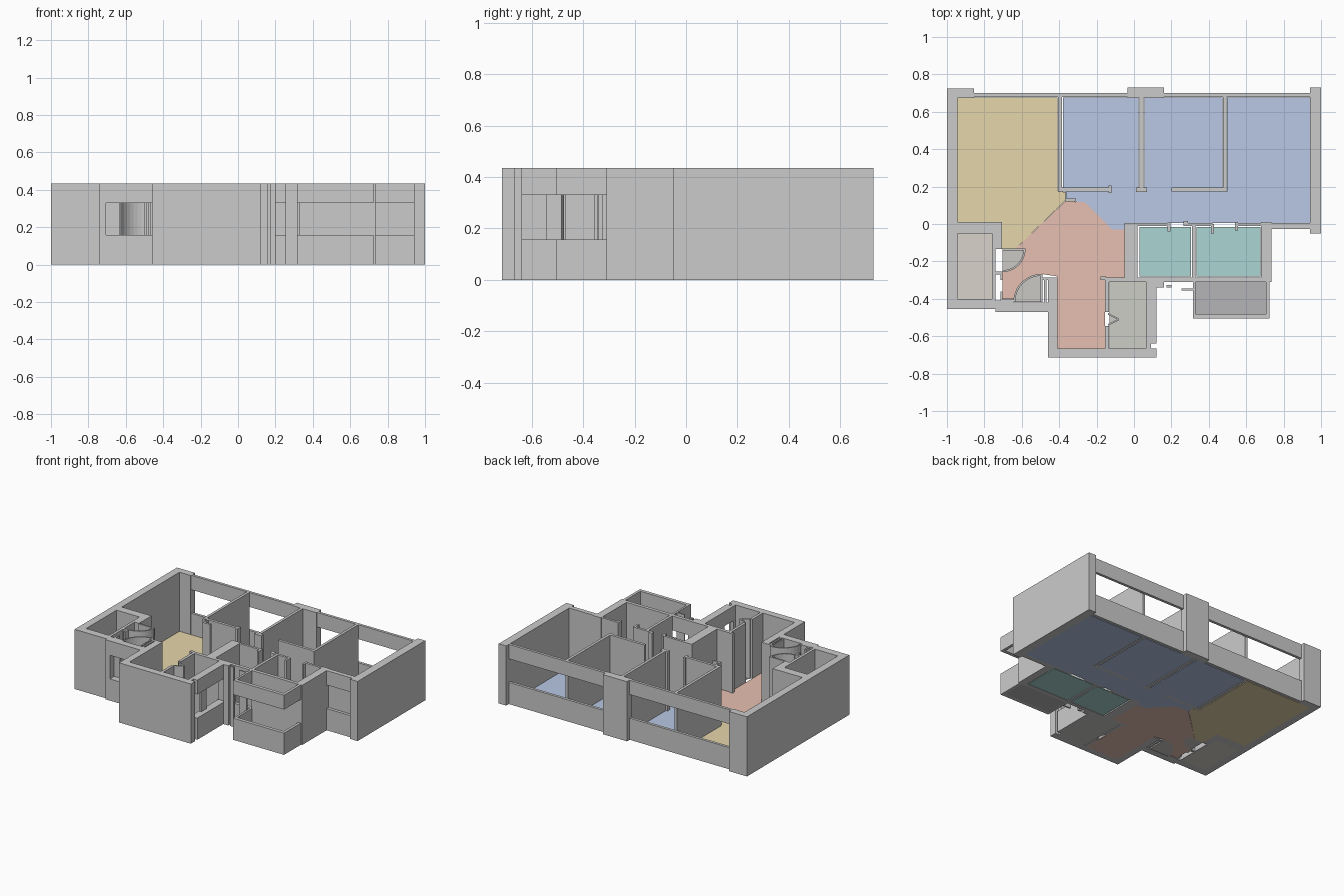
import bpy, bmesh
from math import cos, sin, radians

H, SILL, HEAD = 0.435, 0.158, 0.33


def prism(bm, pts, z0, z1):
    lo = [bm.verts.new((x, y, z0)) for x, y in pts]
    hi = [bm.verts.new((x, y, z1)) for x, y in pts]
    n = len(pts)
    bm.faces.new(lo[::-1])
    bm.faces.new(hi)
    for i in range(n):
        j = (i + 1) % n
        bm.faces.new((lo[i], lo[j], hi[j], hi[i]))


def build(name, shapes, color=None):
    """shapes: list of (outline, z0, z1)"""
    bm = bmesh.new()
    for pts, z0, z1 in shapes:
        prism(bm, pts, z0, z1)
    bmesh.ops.recalc_face_normals(bm, faces=bm.faces)
    me = bpy.data.meshes.new(name)
    bm.to_mesh(me)
    bm.free()
    ob = bpy.data.objects.new(name, me)
    bpy.context.collection.objects.link(ob)
    if color:
        mat = bpy.data.materials.new(name + "_paint")
        mat.diffuse_color = (*color, 1)
        me.materials.append(mat)


def rect(x0, x1, y0, y1):
    return [(x0, y0), (x1, y0), (x1, y1), (x0, y1)]


def walls(name, *rs):
    build(name, [(rect(*r), 0, H) for r in rs])


def windows(name, *rs):
    # sill wall below and lintel above an opening
    build(name, [(rect(*r), a, b) for r in rs for a, b in ((0, SILL), (HEAD, H))])


def floor(name, color, *polys):
    build(name, [(p, 0, 0.004) for p in polys], color)


def arc(cx, cy, r, a0, a1, n=10):
    return [(cx + r * cos(radians(a0 + (a1 - a0) * i / n)),
             cy + r * sin(radians(a0 + (a1 - a0) * i / n))) for i in range(n + 1)]


# Heavy outer walls
walls("left_outer_wall", (-1, -0.945, -0.455, 0.725), (-0.945, -0.855, 0.675, 0.725))
walls("right_outer_wall", (0.94, 1, -0.05, 0.73))
walls("back_pillar", (-0.035, 0.16, 0.675, 0.73))
walls("shaft_walls", (-0.945, -0.705, -0.05, 0.01), (-0.945, -0.74, -0.455, -0.40),
      (-0.76, -0.74, -0.40, -0.05), (-0.74, -0.705, -0.134, -0.05))
walls("bath_outer_wall", (0.68, 0.735, -0.31, 0.01), (-0.05, 0.02, -0.31, 0.005))
walls("entry_outer_walls", (-0.46, -0.41, -0.715, -0.29), (-0.41, 0.12, -0.715, -0.665))

# Window walls
windows("back_windows", (-0.855, -0.035, 0.68, 0.70), (0.16, 0.94, 0.68, 0.70))
windows("front_right_window", (0.735, 0.94, -0.028, 0))
windows("hall_window", (-0.705, -0.46, -0.47, -0.42))
walls("hall_window_ends", (-0.74, -0.705, -0.47, -0.41), (-0.635, -0.625, -0.46, -0.42),
      (-0.50, -0.49, -0.46, -0.42))
windows("kitchen_window", (0.065, 0.12, -0.64, -0.32))
walls("kitchen_window_ends", (0.065, 0.09, -0.665, -0.64), (0.065, 0.12, -0.32, -0.31),
      (0.07, 0.085, -0.545, -0.485))
windows("bath_window", (0.185, 0.325, -0.31, -0.285))
walls("bath_front_wall", (-0.15, 0.185, -0.31, -0.285), (0.325, 0.655, -0.31, -0.285),
      (0.655, 0.68, -0.31, -0.285))
walls("bath_front_jambs", (0.12, 0.16, -0.34, -0.31), (0.175, 0.20, -0.34, -0.325),
      (0.255, 0.318, -0.355, -0.345))

# Balcony parapet and band
windows("balcony_band", (0.315, 0.725, -0.505, -0.48), (0.705, 0.725, -0.48, -0.31),
        (0.315, 0.33, -0.48, -0.31))

# Thin room partitions, with door gaps left open
walls("room_partitions", (-0.405, -0.385, 0.17, 0.68), (0.03, 0.05, 0.17, 0.68),
      (0.475, 0.495, 0.17, 0.68))
walls("corridor_wall", (-0.385, -0.125, 0.175, 0.195), (0.012, 0.07, 0.17, 0.195),
      (0.20, 0.475, 0.175, 0.195), (-0.135, -0.12, 0.165, 0.205),
      (-0.37, -0.31, 0.12, 0.135), (-0.37, -0.36, 0.135, 0.175))
walls("bath_corridor_wall", (0.02, 0.18, -0.012, 0.005), (0.28, 0.42, -0.012, 0.005),
      (0.545, 0.68, -0.012, 0.005), (0.735, 0.94, -0.006, 0.005))
walls("bath_door_jambs", (0.18, 0.195, -0.04, 0.008), (0.265, 0.29, -0.012, 0.016),
      (0.412, 0.427, -0.05, 0.0), (0.54, 0.555, -0.035, 0.01))
walls("bath_divider", (0.31, 0.33, -0.285, -0.012))
walls("kitchen_partition", (-0.155, -0.135, -0.47, -0.285), (-0.155, -0.135, -0.665, -0.545),
      (-0.18, -0.15, -0.30, -0.28))

# Folding kitchen door
build("folding_door", [([(-0.14, -0.475), (-0.08, -0.505), (-0.08, -0.515), (-0.14, -0.485)], 0, H),
                       ([(-0.14, -0.545), (-0.08, -0.515), (-0.08, -0.505), (-0.14, -0.535)], 0, H)])

# Entrance doors with their curved swing screens
D1, R1, D2, R2 = (-0.703, -0.134), 0.123, (-0.495, -0.417), 0.15
for nm, d, r, a0, a1 in (("side_door", D1, R1, 270, 360), ("hall_door", D2, R2, 90, 180)):
    build(nm + "_swing", [(arc(*d, r, a0, a1) + arc(*d, r - 0.01, a1, a0), 0, H)])
walls("door_leaves", (-0.703, -0.58, -0.142, -0.13), (-0.50, -0.49, -0.417, -0.267))
walls("door_posts", (-0.75, -0.705, -0.27, -0.255), (-0.715, -0.703, -0.30, -0.255),
      (-0.715, -0.703, -0.42, -0.36), (-0.703, -0.645, -0.42, -0.405),
      (-0.49, -0.41, -0.30, -0.285), (-0.48, -0.468, -0.42, -0.30))

# Coloured floors
floor("living_floor", (0.79, 0.67, 0.41),
      [(-0.945, 0.675), (-0.945, 0.01), (-0.705, 0.01), (-0.705, -0.134), (-0.635, -0.134),
       (-0.37, 0.123), (-0.37, 0.17), (-0.41, 0.18), (-0.41, 0.675)])
floor("bedroom_floor", (0.48, 0.58, 0.78),
      rect(-0.38, 0.025, 0.195, 0.675), rect(0.055, 0.472, 0.195, 0.675),
      rect(0.497, 0.94, 0.005, 0.675),
      [(-0.36, 0.175), (-0.36, 0.12), (-0.265, 0.118), (-0.115, -0.03), (-0.05, -0.03),
       (-0.05, 0.005), (0.497, 0.005), (0.497, 0.175)],
      rect(-0.12, 0.012, 0.175, 0.195), rect(0.07, 0.20, 0.175, 0.195))
floor("hall_floor", (0.80, 0.53, 0.44),
      [(-0.37, 0.12), (-0.635, -0.134)] + arc(*D1, R1, 360, 270)
      + [(-0.703, -0.40), (-0.645, -0.40)] + arc(*D2, R2, 180, 90)
      + [(-0.41, -0.28), (-0.41, -0.665), (-0.155, -0.665), (-0.155, -0.285),
         (-0.05, -0.285), (-0.05, -0.03), (-0.115, -0.03), (-0.265, 0.118)])
floor("bath_floor", (0.41, 0.67, 0.66), rect(0.03, 0.305, -0.28, -0.015),
      rect(0.335, 0.675, -0.28, -0.015))
floor("shaft_floor", (0.69, 0.65, 0.60), rect(-0.945, -0.76, -0.40, -0.05))
floor("entry_floor", (0.60, 0.58, 0.55), [D1] + arc(*D1, R1, 270, 360), [D2] + arc(*D2, R2, 90, 180))
floor("kitchen_floor", (0.60, 0.61, 0.56), rect(-0.13, 0.065, -0.665, -0.31))
floor("balcony_floor", (0.46, 0.46, 0.48), rect(0.33, 0.705, -0.48, -0.31))
